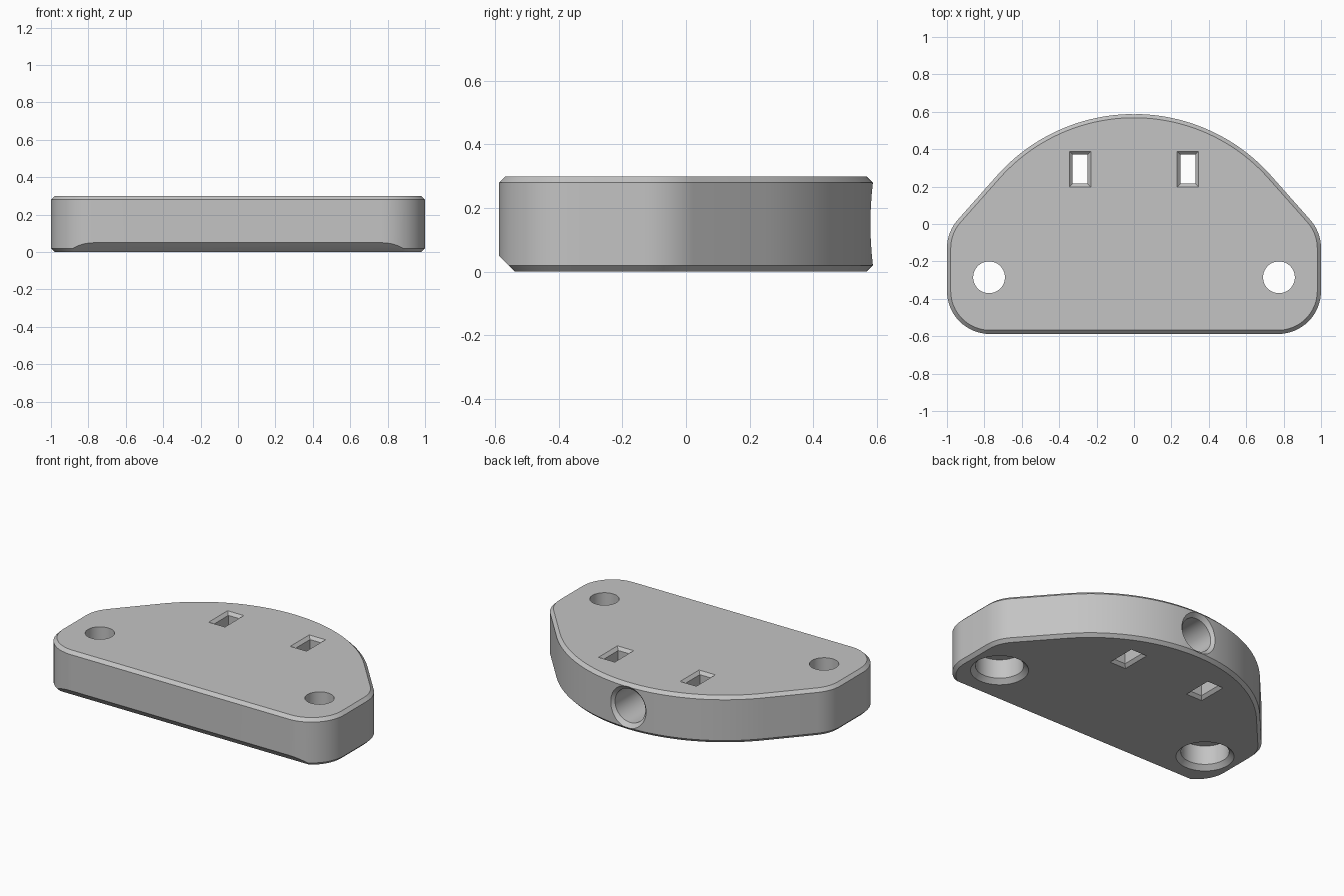
import bpy
import bmesh
from math import acos, atan2, cos, hypot, pi, sin
from mathutils import Matrix, Vector

cube = bpy.data.objects.get("Cube")
if cube:
    bpy.data.objects.remove(cube, do_unlink=True)

HEIGHT, CHAMFER = 0.3, 0.02

grey = bpy.data.materials.new("plain_grey")
grey.use_nodes = True
grey.diffuse_color = (0.55, 0.55, 0.55, 1)
grey.node_tree.nodes["Principled BSDF"].inputs["Base Color"].default_value = grey.diffuse_color


def arc(cx, cy, radius, start, end, steps):
    angles = [start + (end - start) * i / steps for i in range(steps + 1)]
    return [(cx + radius * cos(a), cy + radius * sin(a)) for a in angles]


def outline(inset):
    """Plate outline: rounded front corners, sloped shoulders, wide back arc."""
    corner, crown = 0.23, 0.98
    cx, front_y, shoulder_y, crown_y = 0.77, -0.358, -0.13, -0.392
    dx, dy = cx, shoulder_y - crown_y
    # direction of the line touching both the shoulder and the crown
    tangent = atan2(dy, dx) + acos((crown - corner) / hypot(dx, dy))
    r = corner - inset
    return (arc(cx, front_y, r, -pi / 2, 0, 16)
            + arc(cx, shoulder_y, r, 0, tangent, 8)
            + arc(0, crown_y, crown - inset, tangent, pi - tangent, 48)
            + arc(-cx, shoulder_y, r, pi - tangent, pi, 8)
            + arc(-cx, front_y, r, pi, pi * 1.5, 16))


def circle(radius):
    return arc(0, 0, radius, 0, 2 * pi, 48)[:-1]


def rectangle(w, d):
    return [(-w / 2, -d / 2), (w / 2, -d / 2), (w / 2, d / 2), (-w / 2, d / 2)]


def loft(name, sections, matrix=Matrix()):
    """Closed solid through (outline, z) sections listed from bottom to top."""
    bm = bmesh.new()
    rings = [[bm.verts.new((x, y, z)) for x, y in pts] for pts, z in sections]
    for low, high in zip(rings, rings[1:]):
        for i in range(len(low)):
            j = (i + 1) % len(low)
            bm.faces.new((low[i], low[j], high[j], high[i]))
    bm.faces.new(rings[0][::-1])
    bm.faces.new(rings[-1])
    bm.transform(matrix)
    mesh = bpy.data.meshes.new(name)
    bm.to_mesh(mesh)
    bm.free()
    mesh.materials.append(grey)
    obj = bpy.data.objects.new(name, mesh)
    bpy.context.collection.objects.link(obj)
    return obj


# Plate with chamfered rims
plate = loft("mounting_plate", [
    (outline(CHAMFER), 0),
    (outline(0), CHAMFER),
    (outline(0), HEIGHT - CHAMFER),
    (outline(CHAMFER), HEIGHT),
])

# Wide chamfer along the lower front edge
bm = bmesh.new()
bm.from_mesh(plate.data)
cut = bmesh.ops.bisect_plane(
    bm, geom=bm.verts[:] + bm.edges[:] + bm.faces[:], dist=1e-5,
    plane_co=Vector((0, -0.538, 0)), plane_no=Vector((0, -1, -1)), clear_outer=True)
bmesh.ops.holes_fill(bm, edges=[e for e in bm.edges if e.is_boundary], sides=0)
bmesh.ops.recalc_face_normals(bm, faces=bm.faces[:])
bm.to_mesh(plate.data)
bm.free()

cutters = []
OVER = 0.05  # how far cutters reach past the surface
for side in (-1, 1):
    # Screw hole, counterbored and chamfered from below
    cutters.append(loft("screw_hole_cutter", [
        (circle(0.168 + OVER), -OVER),
        (circle(0.14), 0.028),
        (circle(0.14), 0.15),
        (circle(0.085), 0.15),
        (circle(0.085), HEIGHT + OVER),
    ], Matrix.Translation((side * 0.775, -0.285, 0))))
    # Strap slot, flared at both ends
    flare = 0.018
    w, d = 0.079, 0.155
    wide = rectangle(w + 2 * (flare + OVER), d + 2 * (flare + OVER))
    narrow = rectangle(w, d)
    cutters.append(loft("slot_cutter", [
        (wide, -OVER), (narrow, flare),
        (narrow, HEIGHT - flare), (wide, HEIGHT + OVER),
    ], Matrix.Translation((side * 0.288, 0.293, 0))))

# Round socket in the back, with a chamfered mouth
cutters.append(loft("socket_cutter", [
    (circle(0.107), 0.1),
    (circle(0.107), 0.562),
    (circle(0.125), 0.58),
    (circle(0.145), 0.6),
], Matrix.Translation((0, 0, HEIGHT / 2)) @ Matrix.Rotation(-pi / 2, 4, "X")))

# Cut every hole, then drop the cutters
bpy.ops.object.select_all(action="DESELECT")
bpy.context.view_layer.objects.active = plate
plate.select_set(True)
for cutter in cutters:
    cutter.hide_render = True
    mod = plate.modifiers.new("cut", "BOOLEAN")
    mod.operation = "DIFFERENCE"
    mod.solver = "EXACT"
    mod.object = cutter
    bpy.ops.object.modifier_apply(modifier=mod.name)
    bpy.data.objects.remove(cutter, do_unlink=True)

bpy.ops.object.shade_smooth_by_angle(angle=pi / 6)
